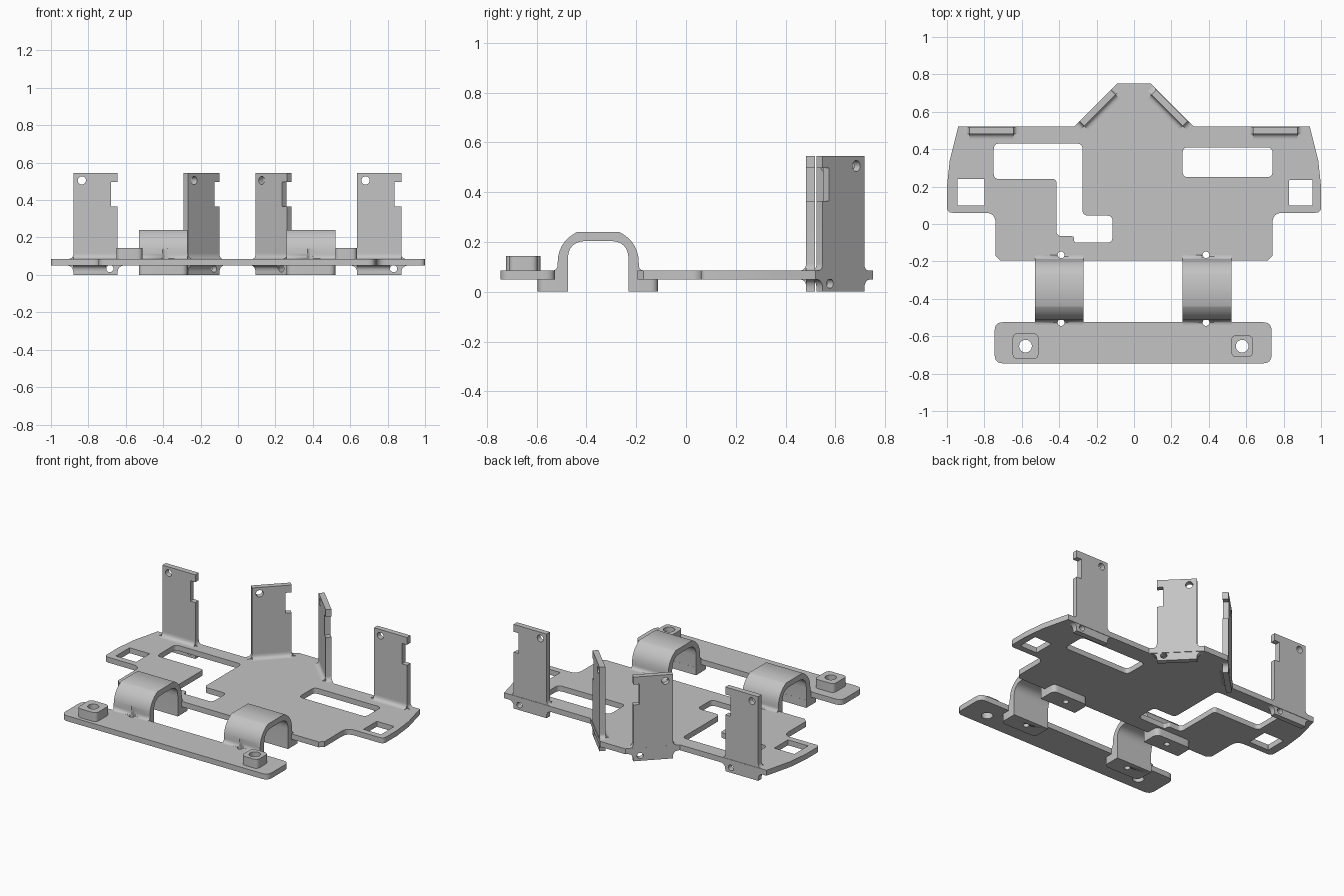
import bpy, bmesh, math
from mathutils import Matrix, Vector

if "Cube" in bpy.data.objects:
    bpy.data.objects.remove(bpy.data.objects["Cube"], do_unlink=True)

GREY = (0.55, 0.55, 0.55, 1)
grey = bpy.data.materials.new("plain grey")
grey.use_nodes = True
grey.diffuse_color = GREY
grey.node_tree.nodes["Principled BSDF"].inputs["Base Color"].default_value = GREY

LOW, TOP = 0.05, 0.085                      # underside and top of the base sheet
FLAT = Matrix.Identity(4)
ALONG_X = Matrix(((0, 0, 1, 0), (1, 0, 0, 0), (0, 1, 0, 0), (0, 0, 0, 1)))   # profile in y, z
UPRIGHT = Matrix(((1, 0, 0, 0), (0, 0, -1, 0), (0, 1, 0, 0), (0, 0, 0, 1)))  # profile in x, z


def rounded(corners, steps=6):
    """Closed outline; a third value on a corner rounds it by that distance."""
    out = []
    for i, c in enumerate(corners):
        p = Vector(c[:2])
        if len(c) < 3:
            out.append(p)
            continue
        before = Vector(corners[i - 1][:2])
        after = Vector(corners[(i + 1) % len(corners)][:2])
        a = p + (before - p).normalized() * c[2]
        b = p + (after - p).normalized() * c[2]
        for k in range(steps + 1):
            t = k / steps
            out.append(a * (1 - t) ** 2 + p * 2 * t * (1 - t) + b * t * t)
    return out


def circle(x, y, r, n=24):
    return [Vector((x + r * math.cos(math.tau * k / n), y + r * math.sin(math.tau * k / n)))
            for k in range(n)]


def box(x0, x1, y0, y1, r):
    return rounded([(x0, y0, r), (x1, y0, r), (x1, y1, r), (x0, y1, r)])


def extrude(name, loops, lo, hi, basis=FLAT):
    """Fill the loops (inner ones become holes) and extrude from lo to hi."""
    curve = bpy.data.curves.new(name, 'CURVE')
    curve.dimensions, curve.fill_mode = '2D', 'BOTH'
    curve.extrude = (hi - lo) / 2
    for loop in loops:
        s = curve.splines.new('POLY')
        s.points.add(len(loop) - 1)
        for pt, v in zip(s.points, loop):
            pt.co = (v.x, v.y, 0, 1)
        s.use_cyclic_u = True
    tmp = bpy.data.objects.new("outline", curve)
    bpy.context.collection.objects.link(tmp)
    deps = bpy.context.evaluated_depsgraph_get()
    mesh = bpy.data.meshes.new_from_object(tmp.evaluated_get(deps))
    bpy.data.objects.remove(tmp, do_unlink=True)
    bpy.data.curves.remove(curve)
    mesh.transform(basis @ Matrix.Translation((0, 0, (lo + hi) / 2)))
    bm = bmesh.new()
    bm.from_mesh(mesh)
    bmesh.ops.remove_doubles(bm, verts=bm.verts, dist=0.0001)
    bmesh.ops.recalc_face_normals(bm, faces=bm.faces)
    bm.to_mesh(mesh)
    bm.free()
    mesh.materials.clear()
    mesh.materials.append(grey)
    mesh.shade_smooth()
    mesh.set_sharp_from_angle(angle=math.radians(30))
    mesh.name = name
    obj = bpy.data.objects.new(name, mesh)
    bpy.context.collection.objects.link(obj)
    return obj


BRIDGES = {"right": (-0.53, -0.27, -0.39), "left": (0.26, 0.52, 0.385)}
REAR_Y, FRONT_Y, PIN = -0.165, -0.527, 0.018

# Base plate with its windows
half = [(0.715, -0.195), (0.74, -0.17), (0.74, 0.06, 0.055), (1, 0.06, 0.03), (1, 0.2),
        (0.985, 0.34), (0.94, 0.52), (0.32, 0.52), (0.11, 0.73), (0.09, 0.75)]
plate = rounded(half + [(-c[0], *c[1:]) for c in reversed(half)])
r = 0.03
stepped_window = rounded([
    (-0.75, 0.24, r), (-0.415, 0.24, 0.02), (-0.415, -0.065, r), (-0.32, -0.065, 0.015),
    (-0.32, -0.1, 0.015), (-0.115, -0.1, r), (-0.115, 0.045, r), (-0.275, 0.045, r),
    (-0.275, 0.43, r), (-0.75, 0.43, r)])
extrude("base_plate", [
    plate, stepped_window,
    box(0.26, 0.74, 0.25, 0.41, r),
    box(-0.945, -0.8, 0.1, 0.24, 0.002), box(0.83, 0.955, 0.1, 0.235, 0.002),
    *[circle(b[2], REAR_Y, PIN) for b in BRIDGES.values()]], LOW, TOP)

# Front bar, with a tongue under each bridge
bar = [(-0.745, -0.745, 0.045), (0.735, -0.745, 0.045), (0.735, -0.525, 0.045)]
for side in ("left", "right"):
    x0, x1, _ = BRIDGES[side]
    bar += [(x1, -0.525), (x1, -0.48), (x0, -0.48), (x0, -0.525)]
bar.append((-0.745, -0.525, 0.045))
BOSSES = {"right": (-0.58, 0.069), "left": (0.578, 0.058)}
BOSS_Y, BORE = -0.653, 0.034
extrude("front_bar", [rounded(bar)] + [circle(b[2], FRONT_Y, PIN) for b in BRIDGES.values()]
        + [circle(x, BOSS_Y, BORE) for x, _ in BOSSES.values()], LOW, TOP)
for side, (x, h) in BOSSES.items():
    extrude(side + "_boss", [box(x - h, x + h, BOSS_Y - h, BOSS_Y + h, 0.03),
                             circle(x, BOSS_Y, BORE)], TOP, 0.143)

# Arched bridges with feet and pin holes
MID = -0.3525
outer = [(0.163, 0), (0.163, LOW), (0.187, LOW), (0.187, TOP), (0.163, TOP, 0.024),
         (0.163, 0.195, 0.08), (0.085, 0.24)]
inner = [(0.06, 0.204), (0.122, 0.204, 0.075), (0.122, 0)]
arch = [(MID + c[0], *c[1:]) for c in outer]
arch += [(MID - c[0], *c[1:]) for c in reversed(outer)]
arch += [(MID - c[0], *c[1:]) for c in reversed(inner)]
arch += [(MID + c[0], *c[1:]) for c in inner]
for side, (x0, x1, pin_x) in BRIDGES.items():
    bridge = extrude(side + "_bridge", [rounded(arch)], x0, x1, ALONG_X)
    drill = extrude(side + "_pin_drill", [circle(pin_x, REAR_Y, PIN),
                                          circle(pin_x, FRONT_Y, PIN)], -0.1, 0.14)
    drill.hide_render = True
    drill.hide_set(True)
    cut = bridge.modifiers.new("pin holes", 'BOOLEAN')
    cut.operation, cut.solver, cut.object = 'DIFFERENCE', 'EXACT', drill
    extrude(side + "_rear_foot", [
        rounded([(x0, -0.23), (x1, -0.23), (x1, -0.112, 0.035), (x0, -0.112, 0.035)]),
        circle(pin_x, REAR_Y, PIN)], 0, LOW)
    extrude(side + "_front_foot", [
        rounded([(x0, -0.596, 0.035), (x1, -0.596, 0.035), (x1, -0.474), (x0, -0.474)]),
        circle(pin_x, FRONT_Y, PIN)], 0, LOW)

# Notched upright tabs along the back, flared where they meet the plate
W, T, H = 0.118, 0.0175, 0.545
flare = [(W, 0), (W, LOW, 0.04), (W + 0.045, LOW), (W + 0.045, TOP), (W, TOP, 0.03)]
notch = [(W, 0.365), (W - 0.036, 0.365), (W - 0.036, 0.497), (W, 0.497), (W, H)]
tab = rounded(flare + notch + [(-W, H)] + [(-c[0], *c[1:]) for c in reversed(flare)])
upper_fillet = rounded([(0.012, 0.07), (-0.05, 0.07), (-0.05, TOP), (-T, TOP, 0.03),
                        (-T, 0.12), (0.012, 0.12)])
lower_fillet = rounded([(0.012, 0.07), (-0.05, 0.07), (-0.05, LOW), (-T, LOW, 0.03),
                        (-T, 0.015), (0.012, 0.015)])
TABS = {"right_side": (-0.762, 0.5, 0), "right_inner": (-0.195, 0.62, 45),
        "left_inner": (0.19, 0.62, -45), "left_side": (0.755, 0.5, 0)}
for name, (x, y, turn) in TABS.items():
    place = Matrix.Translation((x, y, 0)) @ Matrix.Rotation(math.radians(turn), 4, 'Z')
    extrude(name + "_tab", [tab, circle(-0.073, 0.505, 0.022), circle(0.077, 0.033, 0.019)],
            -T, T, place @ UPRIGHT)
    extrude(name + "_upper_fillet", [upper_fillet], -W, W, place @ ALONG_X)
    extrude(name + "_lower_fillet", [lower_fillet], -W, 0.055, place @ ALONG_X)
